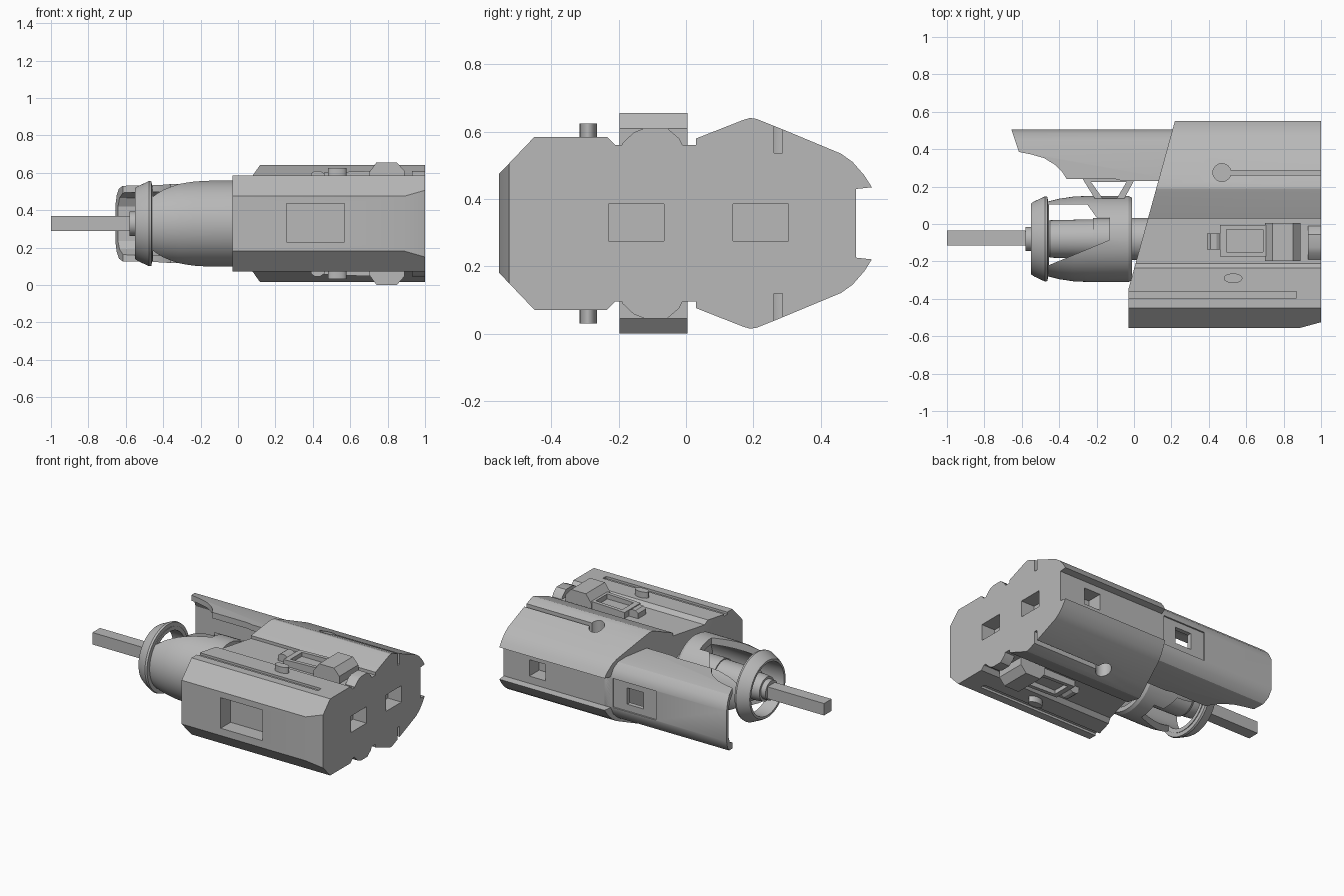
import bpy, bmesh, math
from mathutils import Vector

if "Cube" in bpy.data.objects:
    bpy.data.objects.remove(bpy.data.objects["Cube"], do_unlink=True)

MID = 0.328      # height of the mirror plane
AXIS_Y = -0.08   # barrel axis

grey = bpy.data.materials.new("plain grey")
grey.use_nodes = True
grey.diffuse_color = (0.48, 0.48, 0.48, 1)
grey.node_tree.nodes["Principled BSDF"].inputs["Base Color"].default_value = (0.48, 0.48, 0.48, 1)


def finish(name, bm):
    bmesh.ops.recalc_face_normals(bm, faces=bm.faces)
    mesh = bpy.data.meshes.new(name)
    bm.to_mesh(mesh)
    bm.free()
    mesh.materials.append(grey)
    ob = bpy.data.objects.new(name, mesh)
    bpy.context.collection.objects.link(ob)
    return ob


def prism(points, axis, a, b):
    """Extrude a closed outline along an axis from a to b."""
    place = {"x": lambda p: (a, p[0], p[1]), "y": lambda p: (p[0], a, p[1]),
             "z": lambda p: (p[0], p[1], a)}[axis]
    bm = bmesh.new()
    face = bm.faces.new([bm.verts.new(place(p)) for p in points])
    ext = bmesh.ops.extrude_face_region(bm, geom=[face])["geom"]
    shift = Vector([(b - a) * (axis == k) for k in "xyz"])
    bmesh.ops.translate(bm, vec=shift, verts=[g for g in ext if isinstance(g, bmesh.types.BMVert)])
    return bm


def box(name, x, y, z):
    pts = [(x[0], y[0]), (x[1], y[0]), (x[1], y[1]), (x[0], y[1])]
    return finish(name, prism(pts, "z", z[0], z[1]))


def slice_off(bm, co, normal):
    """Cut away the side the normal points to and cap the cut."""
    cut = bmesh.ops.bisect_plane(bm, geom=bm.verts[:] + bm.edges[:] + bm.faces[:],
                                 plane_co=co, plane_no=normal, clear_outer=True)
    edges = [g for g in cut["geom_cut"] if isinstance(g, bmesh.types.BMEdge)]
    bmesh.ops.contextual_create(bm, geom=edges)


def boolean(ob, cutter, op="DIFFERENCE"):
    mod = ob.modifiers.new("cut", "BOOLEAN")
    mod.operation, mod.object, mod.solver = op, cutter, "EXACT"
    bpy.context.view_layer.objects.active = ob
    bpy.ops.object.modifier_apply(modifier=mod.name)
    bpy.data.objects.remove(cutter, do_unlink=True)


def lathe(name, profile, steps=64):
    """Spin a closed (x, radius) outline about the barrel axis."""
    bm = bmesh.new()
    rings = []
    for i in range(steps):
        t = 2 * math.pi * i / steps
        rings.append([bm.verts.new((x, AXIS_Y + r * math.cos(t), MID + r * math.sin(t)))
                      for x, r in profile])
    n = len(profile)
    for i in range(steps):
        p, q = rings[i], rings[(i + 1) % steps]
        for j in range(n):
            k = (j + 1) % n
            bm.faces.new((p[j], p[k], q[k], q[j]))
    bmesh.ops.remove_doubles(bm, verts=bm.verts, dist=0.0001)
    return finish(name, bm)


def flip(s, z):
    return MID + s * (z - MID)


def both(points):
    """Close an upper half outline with its mirror image below."""
    return points + [(y, flip(-1, z)) for y, z in reversed(points)]


def span(s, lo, hi):
    return sorted((flip(s, lo), flip(s, hi)))


# Main housing: one cross-section, slanted at the barrel end
section = both([(-0.555, 0.475), (-0.45, 0.585), (-0.235, 0.585), (-0.21, 0.56), (0.03, 0.56),
                (0.03, 0.58), (0.17, 0.635), (0.19, 0.641), (0.21, 0.638), (0.28, 0.61),
                (0.46, 0.535), (0.495, 0.51), (0.53, 0.47), (0.552, 0.435), (0.505, 0.43)])
bm = prism(section, "x", -0.2, 1)
slice_off(bm, (-0.03, 0, 0), (-1, 0, 0))
slice_off(bm, (-0.03, -0.35, 0), (-1, 0.276, 0))
slice_off(bm, (0.89, -0.555, 0), (0.03, -0.11, 0))
body = finish("housing", bm)

# Square pockets on the front, end and back
boolean(body, box("cutter", (0.26, 0.57), (-0.6, -0.45), (0.23, 0.435)))
for y in (-0.23, 0.14):
    boolean(body, box("cutter", (0.9, 1.1), (y, y + 0.165), (0.275, 0.385)))
boolean(body, box("cutter", (0.69, 0.81), (0.4, 0.6), (0.275, 0.385)))

# Slots and keyholes above and below
for s in (1, -1):
    boolean(body, box("cutter", (-0.1, 0.87), (-0.395, -0.36), span(s, 0.57, 0.7)))
    boolean(body, box("cutter", (0.47, 1.1), (0.262, 0.287), span(s, 0.537, 0.75)))
    hole = [(0.47 + 0.048 * math.cos(i * math.pi / 12), 0.275 + 0.048 * math.sin(i * math.pi / 12))
            for i in range(24)]
    lo, hi = span(s, 0.537, 0.75)
    boolean(body, finish("cutter", prism(hole, "z", lo, hi)))

# Rear side panel reaching forward beside the barrel
outer = [(0.23, 0.54), (0.39, 0.53), (0.45, 0.515), (0.485, 0.48), (0.505, 0.43)]
inner = [(0.23, 0.5), (0.38, 0.495), (0.44, 0.465), (0.465, 0.42)]
loop = outer + [(y, flip(-1, z)) for y, z in reversed(outer)]
loop += [(y, flip(-1, z)) for y, z in inner] + inner[::-1]
panel = finish("side_panel", prism(loop, "x", -0.7, 0.3))
outline = [(-0.665, 0.56), (-0.655, 0.505), (-0.615, 0.385), (-0.55, 0.372), (-0.48, 0.352),
           (-0.42, 0.315), (-0.385, 0.28), (-0.36, 0.24), (-0.1, 0.24), (0.07, 0.2), (0.25, 0.2),
           (0.25, 0.56)]
boolean(panel, finish("cutter", prism(outline, "z", -0.2, 0.9)), "INTERSECT")
boolean(panel, box("cutter", (-0.13, 0.19), (0.495, 0.6), (0.23, 0.425)))
boolean(panel, box("cutter", (-0.03, 0.09), (0.4, 0.6), (0.275, 0.385)))

# Barrel sleeve with a flared front ring, open on the rear side
sleeve = lathe("barrel_sleeve", [
    (-0.55, 0.19), (-0.535, 0.2), (-0.475, 0.228), (-0.462, 0.225), (-0.46, 0.2), (-0.4, 0.215),
    (-0.32, 0.227), (-0.24, 0.23), (-0.03, 0.23), (-0.01, 0.22), (-0.01, 0.19), (-0.46, 0.175),
    (-0.55, 0.175)])
window = [(-0.455, -0.22), (-0.37, -0.185), (-0.13, -0.085), (-0.13, 0.035), (-0.2, 0.035),
          (-0.25, 0.105), (-0.455, 0.105)]
boolean(sleeve, finish("cutter", prism(window, "z", -0.2, 0.9)))

# Barrel core and square drive rod
lathe("barrel_core", [(-0.58, 0), (-0.58, 0.065), (-0.545, 0.065), (-0.545, 0.08), (-0.5, 0.085),
                      (-0.47, 0.085), (-0.45, 0.1), (-0.22, 0.105), (-0.22, 0.112),
                      (0.12, 0.112), (0.12, 0)])
box("drive_rod", (-1, -0.5), (-0.116, -0.036), (0.288, 0.368))

# Bracket joining the sleeve and the side panel
bracket = finish("bracket", prism([(-0.28, 0.25), (-0.2, 0.12), (-0.06, 0.12), (0.01, 0.25)],
                                  "z", 0.25, 0.406))
boolean(bracket, finish("cutter", prism([(-0.23, 0.225), (-0.17, 0.14), (-0.09, 0.14),
                                         (-0.04, 0.225)], "z", 0, 0.9)))

# Latch hardware, pins and end humps, repeated above and below
for s, side in ((1, "upper"), (-1, "lower")):
    def yprism(name, pts, y0, y1):
        return finish(side + name, prism([(x, flip(s, z)) for x, z in pts], "y", y0, y1))

    yprism("_latch_block", [(0.7, 0.55), (0.7, 0.6), (0.74, 0.655), (0.85, 0.655), (0.89, 0.61),
                            (0.89, 0.55)], -0.197, 0.005)
    frame = yprism("_latch_frame", [(0.46, 0.55), (0.46, 0.6), (0.58, 0.605), (0.74, 0.61),
                                    (0.74, 0.55)], -0.175, -0.005)
    boolean(frame, box("cutter", (0.495, 0.69), (-0.15, -0.03), span(s, 0.575, 0.7)))
    yprism("_latch_tip", [(0.39, 0.55), (0.39, 0.595), (0.41, 0.61), (0.44, 0.61), (0.47, 0.59),
                          (0.47, 0.55)], -0.135, -0.05)
    hump = [(-0.19, 0.55), (-0.19, 0.565), (-0.155, 0.598), (-0.125, 0.61), (-0.055, 0.61),
            (-0.02, 0.58), (-0.005, 0.55)]
    finish(side + "_end_hump", prism([(y, flip(s, z)) for y, z in hump], "x", 0.93, 1))
    oval = [(0.53 + 0.05 * math.cos(i * math.pi / 12), -0.29 + 0.026 * math.sin(i * math.pi / 12))
            for i in range(24)]
    lo, hi = span(s, 0.57, 0.625)
    finish(side + "_pin", prism(oval, "z", lo, hi))

# Smooth the curved parts, keep hard edges sharp
bpy.ops.object.select_all(action="DESELECT")
for ob in bpy.context.collection.objects:
    if ob.type == "MESH" and ob.data.materials and ob.data.materials[0] == grey:
        ob.select_set(True)
        bpy.context.view_layer.objects.active = ob
bpy.ops.object.shade_smooth_by_angle(angle=math.radians(25))
